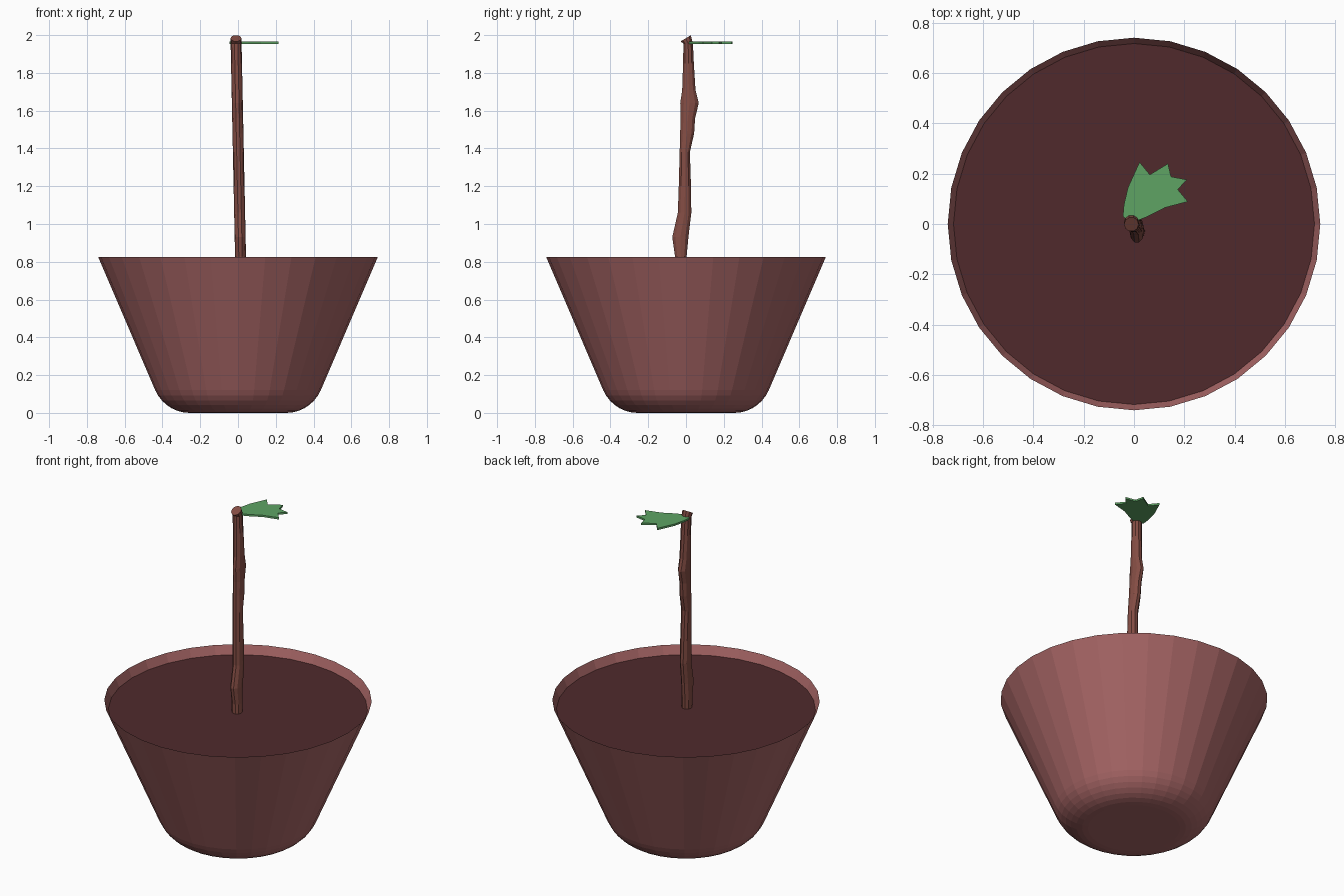
import bpy, bmesh
from math import sin, cos, pi, radians

cube = bpy.data.objects.get("Cube")
if cube:
    bpy.data.objects.remove(cube)


def material(name, rgb):
    """Material from 0-255 display values, stored as linear."""
    col = [((c / 255 + 0.055) / 1.055) ** 2.4 for c in rgb] + [1.0]
    m = bpy.data.materials.new(name)
    m.use_nodes = True
    m.diffuse_color = col
    m.node_tree.nodes["Principled BSDF"].inputs["Base Color"].default_value = col
    return m


def finish(name, bm, mat):
    mesh = bpy.data.meshes.new(name)
    bm.to_mesh(mesh)
    bm.free()
    mesh.materials.append(mat)
    obj = bpy.data.objects.new(name, mesh)
    bpy.context.collection.objects.link(obj)
    return obj


def loft(name, rings, sides, mat, cap_top=True, tilt=0.0):
    """Skin elliptical rings (z, cx, cy, rx, ry); tilt slants the last one."""
    bm = bmesh.new()
    loops = []
    for i, (z, cx, cy, rx, ry) in enumerate(rings):
        slant = tilt if i == len(rings) - 1 else 0.0
        angles = [2 * pi * k / sides for k in range(sides)]
        loops.append([bm.verts.new((cx + rx * cos(a), cy + ry * sin(a),
                                    z + slant * sin(a))) for a in angles])
    for low, high in zip(loops, loops[1:]):
        for k in range(sides):
            n = (k + 1) % sides
            bm.faces.new((low[k], low[n], high[n], high[k]))
    bm.faces.new(loops[0][::-1])
    if cap_top:
        bm.faces.new(loops[-1])
    return finish(name, bm, mat)


clay = material("clay pink", (166, 101, 101))
earth = material("dark earth", (80, 42, 44))
bark = material("bark brown", (132, 77, 68))
green = material("leaf green", (94, 163, 100))

# Pot: rounded foot, flared wall, open thin rim
foot_r, bend, lean = 0.255, 0.2, radians(66.7)
profile = []
for i in range(8):
    a = lean * i / 7
    profile.append((bend * (1 - cos(a)), foot_r + bend * sin(a)))
profile.append((0.825, 0.74))
loft("pot", [(z, 0, 0, r, r) for z, r in profile], 32, clay, cap_top=False)

# Soil: flat disc just under the rim
bm = bmesh.new()
bmesh.ops.create_circle(bm, cap_ends=True, segments=32, radius=0.717)
bmesh.ops.translate(bm, verts=bm.verts, vec=(0, 0, 0.772))
finish("soil", bm, earth)

# Stem: knobbly stalk as (height, front edge, back edge)
edges = [(0.76, -0.06, 0.0), (0.83, -0.06, 0.005), (0.93, -0.075, 0.015),
         (1.06, -0.045, 0.03), (1.2, -0.04, 0.028), (1.38, -0.035, 0.022),
         (1.48, -0.033, 0.045), (1.56, -0.03, 0.05), (1.64, -0.033, 0.07),
         (1.71, -0.022, 0.052), (1.85, -0.017, 0.043), (1.955, -0.015, 0.038),
         (1.983, -0.03, 0.027)]
stem = [(z, 0.014 - 0.025 * (z - 0.8) / 1.2, (f + b) / 2, 0.029, (b - f) / 2)
        for z, f, b in edges]
loft("stem", stem, 10, bark, tilt=0.017)

# Leaf: thin jagged blade at the tip of the stem
outline = [(-0.01, 0.0), (0.015, 0.014), (0.055, 0.03), (0.123, 0.065),
           (0.214, 0.089), (0.174, 0.137), (0.21, 0.176), (0.147, 0.188),
           (0.135, 0.24), (0.063, 0.196), (0.022, 0.246), (-0.024, 0.145),
           (-0.04, 0.077), (-0.044, 0.03)]
bm = bmesh.new()
blade = bm.faces.new([bm.verts.new((x, y, 1.954)) for x, y in outline])
top = bmesh.ops.extrude_face_region(bm, geom=[blade], use_keep_orig=True)
bmesh.ops.translate(bm, vec=(0, 0, 0.011),
                    verts=[g for g in top["geom"] if isinstance(g, bmesh.types.BMVert)])
bmesh.ops.recalc_face_normals(bm, faces=bm.faces)
finish("leaf", bm, green)
